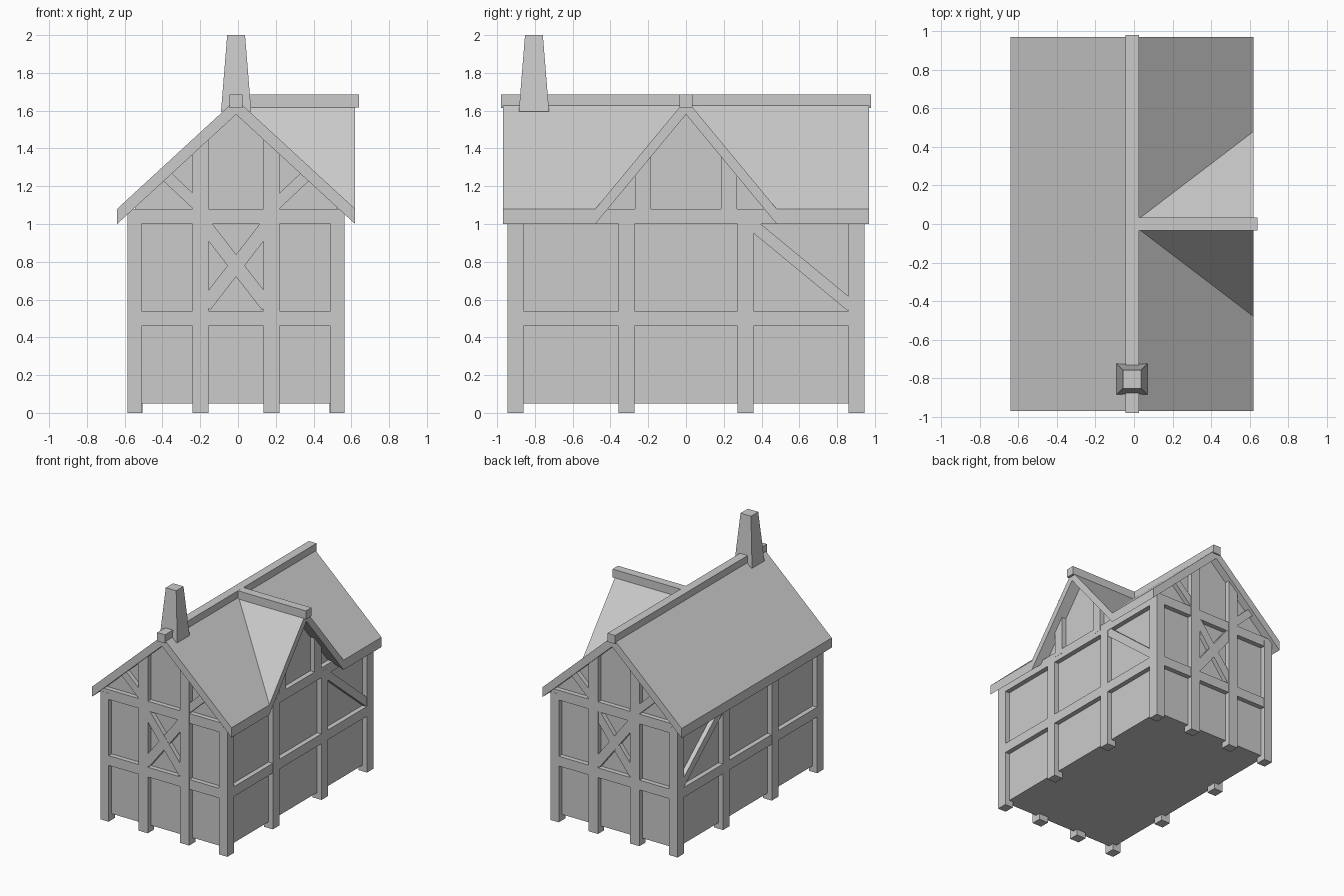
import bpy, bmesh
from mathutils import Vector

if "Cube" in bpy.data.objects:
    bpy.data.objects.remove(bpy.data.objects["Cube"])

CX = -0.01                    # plan centre of the house body
HX, HY = 0.575, 0.945         # outer half sizes of the timber frame
RX, RY = 0.63, 0.97           # half sizes of the roof
DY = 0.48                     # half width of the dormer roof
APEX, EAVE, THICK = 1.66, 1.08, 0.08
RECESS = 0.04                 # plaster sits behind the timber
MID = APEX - THICK / 2        # height of the roof's middle layer at the ridge
SLOPE = (APEX - EAVE) / RX
DSLOPE = (APEX - EAVE) / DY


def prism(name, pts, vec):
    """Solid made by sweeping a flat polygon along a vector."""
    bm = bmesh.new()
    face = bm.faces.new([bm.verts.new(p) for p in pts])
    ext = bmesh.ops.extrude_face_region(bm, geom=[face], use_keep_orig=True)
    moved = [g for g in ext["geom"] if isinstance(g, bmesh.types.BMVert)]
    bmesh.ops.translate(bm, verts=moved, vec=Vector(vec))
    bmesh.ops.recalc_face_normals(bm, faces=bm.faces)
    me = bpy.data.meshes.new(name)
    bm.to_mesh(me)
    bm.free()
    ob = bpy.data.objects.new(name, me)
    bpy.context.collection.objects.link(ob)
    return ob


def box(name, x0, x1, y0, y1, z0, z1):
    return prism(name, [(x0, y0, z0), (x1, y0, z0), (x1, y1, z0), (x0, y1, z0)],
                 (0, 0, z1 - z0))


def on_end(name, s, pts, depth=0.08, inset=0.0):
    """Profile (u, z) on the front (s=-1) or back (s=1) wall."""
    return prism(name, [(CX + u, s * (HY - inset), z) for u, z in pts], (0, -s * depth, 0))


def on_side(name, s, pts, depth=0.08, inset=0.0):
    """Profile (y, z) on the left (s=-1) or right (s=1) wall."""
    return prism(name, [(CX + s * (HX - inset), y, z) for y, z in pts], (-s * depth, 0, 0))


def rect(u0, u1, z0, z1):
    return [(u0, z0), (u1, z0), (u1, z1), (u0, z1)]


def bar(a, b, width):
    """Rectangle of given width along the line from a to b."""
    a, b = Vector(a), Vector(b)
    d = (b - a).normalized()
    n = Vector((-d.y, d.x)) * width / 2
    return [tuple(p) for p in (a + n, b + n, b - n, a - n)]


# Plaster body with gables, and the dormer wall
wx, wy = HX - RECESS, HY - RECESS
prism("plaster_body", [(CX + u, -wy, z) for u, z in
      [(-wx, 0.05), (wx, 0.05), (wx, MID - wx * SLOPE), (0, MID), (-wx, MID - wx * SLOPE)]],
      (0, 2 * wy, 0))
prism("dormer_wall", [(CX + wx, y, z) for y, z in
      [(-DY, 1.0), (DY, 1.0), (DY, MID - DY * DSLOPE), (0, MID), (-DY, MID - DY * DSLOPE)]],
      (-wx, 0, 0))

# Corner posts
for sx in (-1, 1):
    for sy in (-1, 1):
        xs = sorted((CX + sx * HX, CX + sx * (HX - 0.075)))
        ys = sorted((sy * HY, sy * (HY - 0.085)))
        box("corner_post", *xs, *ys, 0, 1.05)

# Front and back timber frames
for s in (-1, 1):
    for z in (0.46, 1.0):
        on_end("end_beam", s, rect(-HX + 0.002, HX - 0.002, z, z + 0.08), inset=0.001)
    for m in (-1, 1):
        # tall posts with tops following the roof
        a, b = 0.145, 0.23
        on_end("end_post", s, [(m * a, 0), (m * b, 0), (m * b, MID - b * SLOPE),
                               (m * a, MID - a * SLOPE)])
        # gable brace and crossed brace
        on_end("gable_brace", s, bar((m * 0.2, 1.095), (m * 0.37, 1.255), 0.06),
               depth=0.06, inset=0.002)
        on_end("cross_brace", s, bar((m * 0.165, 0.993), (-m * 0.165, 0.567), 0.072),
               depth=0.06, inset=0.003 + 0.001 * m)

# Side timber frames
for s in (-1, 1):
    for z in (0.46, 1.0):
        on_side("side_beam", s, rect(-HY + 0.002, HY - 0.002, z, z + 0.08), inset=0.001)
    for m in (-1, 1):
        on_side("side_post", s, rect(m * 0.315 - 0.042, m * 0.315 + 0.042, 0, 1.05))
    on_side("side_brace", s, bar((0.335, 1.01), (0.875, 0.565), 0.062),
            depth=0.06, inset=0.004)

# Dormer posts
for m in (-1, 1):
    a, b = 0.185, 0.27
    on_side("dormer_post", 1, [(m * a, 1.04), (m * b, 1.04), (m * b, MID - b * DSLOPE),
                               (m * a, MID - a * DSLOPE)])

# Roof: left slope, right slope notched along the valleys, dormer slopes
L, R = CX - RX, CX + RX
down = (0, 0, -THICK)
prism("roof_left", [(CX, -RY, APEX), (L, -RY, EAVE), (L, RY, EAVE), (CX, RY, APEX)], down)
for m in (-1, 1):
    prism("roof_right", [(CX, m * RY, APEX), (R, m * RY, EAVE), (R, m * DY, EAVE),
                         (CX, 0, APEX)], down)
    prism("dormer_roof", [(CX, 0, APEX), (R, 0, APEX), (R, m * DY, EAVE)], down)

# Ridge beams
box("main_ridge", CX - 0.035, CX + 0.035, -0.98, 0.98, 1.615, 1.685)
box("dormer_ridge", CX, 0.64, -0.035, 0.035, 1.6155, 1.6845)

# Tapered chimney
chimney = box("chimney", CX - 0.08, CX + 0.08, -0.885, -0.725, 1.595, 2.0)
for v in chimney.data.vertices:
    if v.co.z > 1.9:
        v.co.x = CX + (v.co.x - CX) * 0.59
        v.co.y = -0.805 + (v.co.y + 0.805) * 0.59
